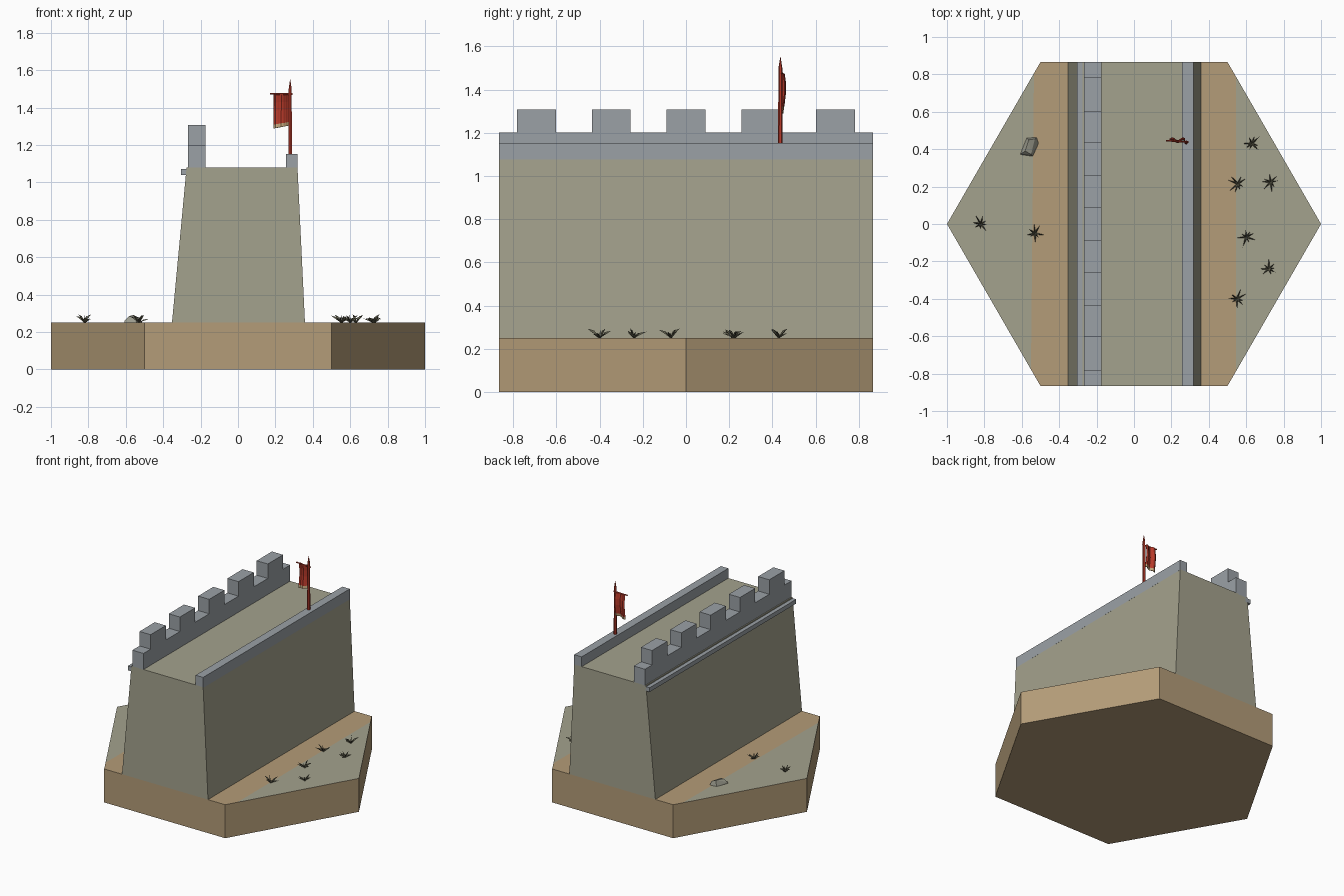
import bpy, bmesh, math, random
from mathutils import Vector

if "Cube" in bpy.data.objects:
    bpy.data.objects.remove(bpy.data.objects["Cube"])

random.seed(4)
H = math.sqrt(3) / 2          # half depth of the hexagon
GROUND = 0.25


def material(name, rgb):
    """Flat colour given as sRGB 0-255, stored linear."""
    def lin(c):
        c /= 255
        return c / 12.92 if c <= 0.04045 else ((c + 0.055) / 1.055) ** 2.4
    m = bpy.data.materials.new(name)
    m.diffuse_color = (*[lin(c) for c in rgb], 1)
    m.use_nodes = True
    m.node_tree.nodes["Principled BSDF"].inputs["Base Color"].default_value = m.diffuse_color
    return m


SAND = material("sand", (180, 156, 120))
EARTH = material("olive_stone", (164, 162, 141))
GREY = material("grey_stone", (155, 161, 166))
RED = material("red", (184, 58, 42))
TAN = material("tan_trim", (196, 166, 124))
GRASS = material("dry_grass", (100, 98, 80))
ROCK = material("rock", (156, 156, 142))


def finish(name, bm, *mats):
    bmesh.ops.recalc_face_normals(bm, faces=bm.faces)
    me = bpy.data.meshes.new(name)
    bm.to_mesh(me)
    bm.free()
    for m in mats:
        me.materials.append(m)
    ob = bpy.data.objects.new(name, me)
    bpy.context.collection.objects.link(ob)
    return ob


def prism(name, points, direction, mat):
    """Extrude a closed outline of 3D points along a vector."""
    bm = bmesh.new()
    face = bm.faces.new([bm.verts.new(p) for p in points])
    ext = bmesh.ops.extrude_face_region(bm, geom=[face], use_keep_orig=True)
    bmesh.ops.translate(bm, vec=direction,
                        verts=[v for v in ext["geom"] if isinstance(v, bmesh.types.BMVert)])
    return finish(name, bm, mat)


def along_y(name, profile, mat):
    return prism(name, [(x, -H, z) for x, z in profile], (0, 2 * H, 0), mat)


def rod(name, a, b, r1, r2, mat, sides=6):
    a, b = Vector(a), Vector(b)
    bm = bmesh.new()
    bmesh.ops.create_cone(bm, cap_ends=True, segments=sides, radius1=r1, radius2=r2,
                          depth=(b - a).length)
    bm.transform((b - a).to_track_quat("Z", "Y").to_matrix().to_4x4())
    bmesh.ops.translate(bm, vec=(a + b) / 2, verts=bm.verts)
    return finish(name, bm, mat)


# hexagonal base, top cut into a sandy strip and outer ground
bm = bmesh.new()
bmesh.ops.create_cone(bm, cap_ends=True, segments=6, radius1=1, radius2=1, depth=GROUND)
if max(v.co.x for v in bm.verts) < 0.99:
    for v in bm.verts:
        v.co.x, v.co.y = v.co.y, -v.co.x
bmesh.ops.translate(bm, vec=(0, 0, GROUND / 2), verts=bm.verts)
for x, tilt in ((-0.543, -0.01), (0.545, 0.0)):
    top = [f for f in bm.faces if f.calc_center_median().z > GROUND - 0.001]
    geom = set(top)
    for f in top:
        geom.update(f.edges)
        geom.update(f.verts)
    bmesh.ops.bisect_plane(bm, geom=list(geom), plane_co=(x, 0, 0), plane_no=(1, tilt, 0))
for f in bm.faces:
    c = f.calc_center_median()
    f.material_index = int(c.z > GROUND - 0.001 and abs(c.x) > 0.54)
finish("hex_base", bm, SAND, EARTH)

# tapered wall, rear parapet and ledge under the battlement
along_y("wall", [(-0.353, GROUND), (0.358, GROUND), (0.318, 1.08), (-0.275, 1.08)], EARTH)
along_y("low_parapet", [(0.256, 1.075), (0.3185, 1.075), (0.318, 1.153), (0.256, 1.153)], GREY)
along_y("ledge", [(-0.305, 1.04), (-0.26, 1.04), (-0.26, 1.072), (-0.305, 1.072)], GREY)

# battlement: crenellated outline extruded through its thickness
outline = [(-H, 1.075), (-H, 1.2)]
for i in range(5):
    y = (i - 2) * 0.346
    outline += [(y - 0.09, 1.2), (y - 0.09, 1.308), (y + 0.09, 1.308), (y + 0.09, 1.2)]
outline += [(H, 1.2), (H, 1.075)]
prism("battlement", [(-0.267, y, z) for y, z in outline], (0.092, 0, 0), GREY)

# flag pole with spike and crossbar
px, py = 0.279, 0.437
rod("flag_pole", (px, py, 1.14), (px, py, 1.5), 0.011, 0.009, RED)
rod("pole_spike", (px, py, 1.5), (px, py, 1.55), 0.009, 0.001, RED)
rod("crossbar", (0.172, 0.446, 1.474), (0.292, 0.438, 1.472), 0.005, 0.005, RED)

# hanging banner with wavy folds and a pale hem
bm = bmesh.new()
cols, rows = 8, 5
grid = []
for j in range(rows + 1):
    line = []
    for i in range(cols + 1):
        u, t = i / cols, (0, 0.25, 0.5, 0.75, 0.89, 1)[j]
        y = 0.447 + 0.008 * math.sin(u * 9) + 0.007 * math.sin(t * 4)
        low = 1.288 + 0.016 * u
        line.append(bm.verts.new((0.19 + 0.083 * u, y, 1.474 + (low - 1.474) * t)))
    grid.append(line)
for j in range(rows):
    for i in range(cols):
        f = bm.faces.new((grid[j][i], grid[j][i + 1], grid[j + 1][i + 1], grid[j + 1][i]))
        f.material_index = int(j == rows - 1)
banner = finish("banner", bm, RED, TAN)
mod = banner.modifiers.new("thickness", "SOLIDIFY")
mod.thickness = 0.004
mod.offset = 0

# grass tufts: pointed blades fanning out from a centre
tufts = [(0.63, 0.43), (0.555, 0.215), (0.73, 0.225), (0.60, -0.07),
         (0.72, -0.24), (0.55, -0.40), (-0.82, 0.0), (-0.53, -0.05)]
for n, (tx, ty) in enumerate(tufts):
    bm = bmesh.new()
    start = random.random() * 6
    for k in range(8):
        a = start + k * math.tau / 8 + random.uniform(-0.25, 0.25)
        out = Vector((math.cos(a), math.sin(a), 0))
        side = Vector((-out.y, out.x, 0)) * 0.006
        c = Vector((tx, ty, GROUND))
        reach, high = random.uniform(0.03, 0.06), random.uniform(0.018, 0.045)
        left, right = bm.verts.new(c + side), bm.verts.new(c - side)
        keel = bm.verts.new(c + out * reach * 0.45 + Vector((0, 0, high * 0.8)))
        tip = bm.verts.new(c + out * reach + Vector((0, 0, high)))
        for tri in ((left, right, keel), (left, keel, tip), (right, tip, keel), (left, tip, right)):
            bm.faces.new(tri)
    finish(f"grass_tuft_{n + 1}", bm, GRASS)

# faceted rock
bm = bmesh.new()
for p in [(-0.61, 0.37, 0.245), (-0.575, 0.46, 0.245), (-0.52, 0.465, 0.245), (-0.508, 0.43, 0.245),
          (-0.54, 0.36, 0.245), (-0.605, 0.375, 0.262), (-0.582, 0.39, 0.285), (-0.562, 0.45, 0.29),
          (-0.53, 0.455, 0.278), (-0.55, 0.372, 0.275)]:
    bm.verts.new(p)
bmesh.ops.convex_hull(bm, input=bm.verts)
finish("rock", bm, ROCK)
